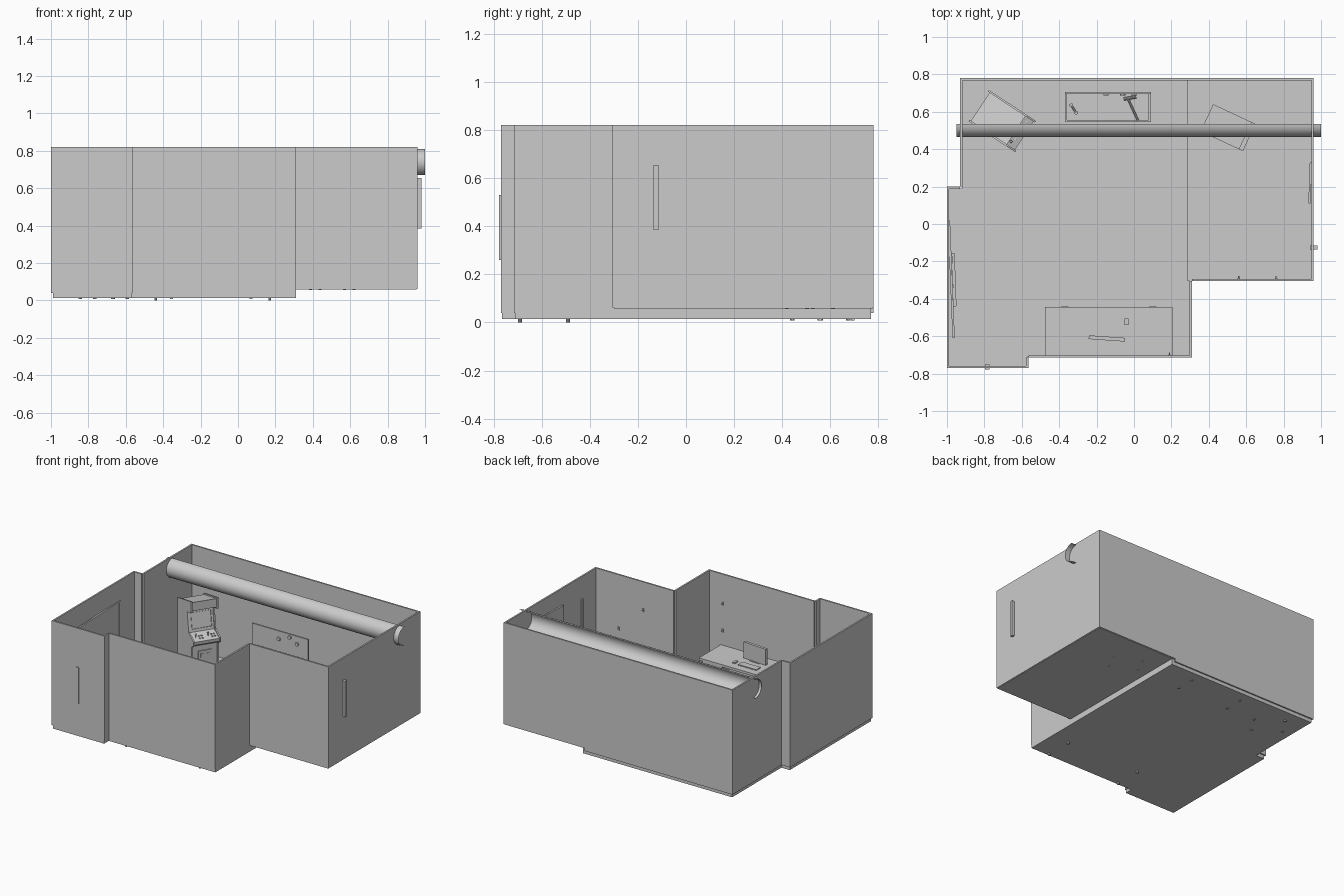
import bpy, bmesh, math
from mathutils import Matrix, Vector

if "Cube" in bpy.data.objects:
    bpy.data.objects.remove(bpy.data.objects["Cube"])

I = Matrix.Identity(4)


def finish(name, bm, m=I):
    bmesh.ops.recalc_face_normals(bm, faces=bm.faces)
    me = bpy.data.meshes.new(name)
    bm.to_mesh(me)
    bm.free()
    ob = bpy.data.objects.new(name, me)
    bpy.context.collection.objects.link(ob)
    ob.matrix_world = m
    return ob


def box(name, x, y, z, m=I):
    bm = bmesh.new()
    size = Vector((x[1] - x[0], y[1] - y[0], z[1] - z[0]))
    mid = Vector((x[0] + x[1], y[0] + y[1], z[0] + z[1])) / 2
    bmesh.ops.create_cube(bm, size=1, matrix=Matrix.Translation(mid) @ Matrix.Diagonal((*size, 1)))
    return finish(name, bm, m)


def prism(name, pts, vec, m=I):
    """Extrude a planar outline along vec."""
    bm = bmesh.new()
    f = bm.faces.new([bm.verts.new(p) for p in pts])
    g = bmesh.ops.extrude_face_region(bm, geom=[f])
    bmesh.ops.translate(bm, vec=vec, verts=[v for v in g['geom'] if isinstance(v, bmesh.types.BMVert)])
    return finish(name, bm, m)


def rod(name, p, q, r, m=I, n=10):
    p, q = Vector(p), Vector(q)
    bm = bmesh.new()
    rot = (q - p).to_track_quat('Z', 'Y').to_matrix().to_4x4()
    bmesh.ops.create_cone(bm, cap_ends=True, segments=n, radius1=r, radius2=r, depth=(q - p).length,
                          matrix=Matrix.Translation((p + q) / 2) @ rot)
    return finish(name, bm, m)


def place(x, y, z, deg):
    return Matrix.Translation((x, y, z)) @ Matrix.Rotation(math.radians(deg), 4, 'Z')


def framed(name, length, height, m):
    """Upright panel in the local xz plane with a raised border."""
    h, b = length / 2, 0.012
    box(name + "_panel", (-h, h), (-0.003, 0.003), (0, height), m)
    for i, (x, z) in enumerate((((-h, h), (0, b)), ((-h, h), (height - b, height)),
                                ((-h, -h + b), (0, height)), ((h - b, h), (0, height)))):
        box(f"{name}_border_{i}", x, (-0.006, 0.006), z, m)


# Room walls: one box per outline edge, right part sits on the raised floor
T, TOP = 0.012, 0.82
outline = [(-0.93, 0.78), (0.29, 0.78), (0.96, 0.78), (0.96, -0.305), (0.31, -0.305), (0.31, -0.715),
           (-0.565, -0.715), (-0.565, -0.77), (-1.0, -0.77), (-1.0, 0.2), (-0.93, 0.2)]
for i, (x0, y0) in enumerate(outline):
    x1, y1 = outline[(i + 1) % len(outline)]
    base = 0.062 if i in (1, 2, 3) else 0.04
    dx, dy = x1 - x0, y1 - y0
    ln = math.hypot(dx, dy)
    nx, ny = dy / ln * T, -dx / ln * T          # inward offset (outline is clockwise)
    xs, ys = sorted((x0, x1)), sorted((y0, y1))
    if abs(dy) < 1e-6:
        ys = sorted((y0, y0 + ny))
    else:
        xs = sorted((x0, x0 + nx))
    box(f"wall_{i}", xs, ys, (base, TOP))

# Floors and the step between them
low = [(-0.92, 0.77), (0.31, 0.77), (0.31, -0.71), (-0.57, -0.71), (-0.57, -0.765),
       (-0.99, -0.765), (-0.99, 0.19), (-0.92, 0.19)]
prism("lower_floor", [(x, y, 0.014) for x, y in low], (0, 0, 0.028))
box("raised_floor", (0.29, 0.955), (-0.3, 0.775), (0.058, 0.072))
box("floor_step", (0.285, 0.31), (-0.305, 0.77), (0.014, 0.07))

# Half-round overhead duct, open towards the back
bm = bmesh.new()
rows = []
for i in range(25):
    a = math.pi * i / 24
    y, z = 0.535 - 0.07 * math.sin(a), 0.74 + 0.07 * math.cos(a)
    rows.append([bm.verts.new((x, y, z)) for x in (-0.95, 1.0)])
for a, b in zip(rows, rows[1:]):
    f = bm.faces.new((a[0], a[1], b[1], b[0]))
    f.smooth = True
finish("overhead_duct", bm)

# Wall lights passing through the walls
box("light_bar_right", (0.94, 0.98), (-0.135, -0.115), (0.385, 0.655))
box("light_bar_front", (-0.797, -0.773), (-0.777, -0.75), (0.26, 0.53))

# Wall pieces: left board with tray, right picture, hooks
framed("left_board", 0.63, 0.37, place(-0.977, -0.295, 0.30, 92.3))
box("board_tray", (-0.143, 0.143), (-0.008, 0.008), (0, 0.02), place(-0.962, -0.297, 0.28, 92))
framed("right_picture", 0.22, 0.3, place(0.942, 0.22, 0.4, 88))
for i, (x, y, z) in enumerate(((0.56, -0.29, 0.61), (0.76, -0.29, 0.42), (0.19, -0.7, 0.4), (0.19, -0.7, 0.6))):
    box(f"hook_plate_{i}", (x - 0.006, x + 0.006), (y - 0.004, y + 0.002), (z - 0.012, z + 0.012))
    rod(f"hook_{i}", (x, y, z), (x, y + 0.012, z), 0.003)

# Desk with drawers, screen, keyboard and mouse
box("desk_top", (-0.475, 0.205), (-0.705, -0.445), (0.272, 0.29))
for x in (-0.44, 0.17):
    for y in (-0.69, -0.49):
        rod("desk_leg", (x, y, 0), (x, y, 0.275), 0.008)
for x in (-0.37, 0.1):
    box("desk_drawer", (x - 0.08, x + 0.08), (-0.68, -0.452), (0.215, 0.272))
    box("drawer_pull", (x - 0.02, x + 0.02), (-0.452, -0.44), (0.24, 0.25))
scr = place(-0.145, -0.612, 0.29, -4)
box("screen", (-0.097, 0.097), (-0.01, 0.01), (0.005, 0.125), scr)
box("screen_foot", (-0.04, 0.04), (-0.014, 0.014), (0, 0.006), scr)
box("keyboard", (-0.23, -0.08), (-0.55, -0.5), (0.29, 0.297))
box("mouse", (-0.05, -0.03), (-0.54, -0.505), (0.29, 0.299))

# Thin folded screen in front of the desk
for i, (x, y) in enumerate(((-0.5, -0.235), (-0.11, -0.25))):
    bm = bmesh.new()
    bm.faces.new([bm.verts.new(p) for p in ((-0.27, -0.43, 0.042), (x, y, 0.042),
                                            (x, y, 0.2), (-0.27, -0.43, 0.2))])
    finish(f"folding_screen_{i}", bm)

# Workbench with rim, framed tool board and tools
box("bench_top", (-0.37, 0.09), (0.545, 0.705), (0.23, 0.245))
for y in ((0.545, 0.555), (0.695, 0.705)):
    box("bench_rim", (-0.37, 0.09), y, (0.245, 0.255))
for x in ((-0.37, -0.358), (0.078, 0.09)):
    box("bench_rim_side", x, (0.545, 0.705), (0.245, 0.255))
for x in (-0.355, 0.07):
    for y in (0.557, 0.693):
        box("bench_leg", (x - 0.008, x + 0.008), (y - 0.008, y + 0.008), (0.008, 0.23))
framed("tool_board", 0.46, 0.165, place(-0.14, 0.7, 0.245, 0))
for i, (x, z) in enumerate(((-0.15, 0.35), (-0.06, 0.385), (0.0, 0.35))):
    rod(f"hung_tool_{i}", (x, 0.698, z), (x, 0.688, z), 0.014, n=8)
rod("hammer_handle", (0.022, 0.552, 0.256), (-0.035, 0.675, 0.256), 0.006)
rod("hammer_head", (-0.055, 0.668, 0.256), (0.012, 0.68, 0.256), 0.009)
rod("wrench_handle", (-0.335, 0.635, 0.252), (-0.31, 0.595, 0.252), 0.006)
for p in ((-0.335, 0.635), (-0.31, 0.595)):
    rod("wrench_end", (*p, 0.246), (*p, 0.257), 0.011, n=6)

# Chair on the raised floor
ch = place(0.503, 0.515, 0, -25)
box("chair_seat", (-0.125, 0.125), (-0.08, 0.08), (0.22, 0.245), ch)
box("chair_back", (0.1, 0.125), (-0.08, 0.08), (0.245, 0.42), ch)
for x in (-0.1, 0.1):
    for y in (-0.06, 0.06):
        rod("chair_leg", (x, y, 0.055), (x, y, 0.22), 0.008, ch)

# Arcade cabinet: side panels from one profile, inset body between them
ac = place(-0.705, 0.55, 0, -33.4)
prof = [(-0.15, 0.042), (0.11, 0.042), (0.11, 0.26), (0.15, 0.285), (0.15, 0.315), (0.06, 0.345),
        (0.03, 0.49), (0.1, 0.51), (0.1, 0.595), (-0.15, 0.52)]
body = [(-0.14, 0.042), (0.1, 0.042), (0.1, 0.26), (0.14, 0.285), (0.142, 0.308), (0.045, 0.338),
        (0.015, 0.495), (0.09, 0.518), (0.09, 0.582), (-0.14, 0.513)]
for y in (-0.1, 0.09):
    prism("cabinet_side", [(x, y, z) for x, z in prof], (0, 0.01, 0), ac)
prism("cabinet_body", [(x, -0.09, z) for x, z in body], (0, 0.18, 0), ac)
# Bezel strips and domed tube on the sloping front
tilt = ac @ Matrix.Translation((0.031, 0, 0.417)) @ Matrix.Rotation(math.atan2(-0.03, 0.157), 4, 'Y')
for z in (-0.07, 0.06):
    box("bezel_rail", (-0.004, 0.007), (-0.088, 0.088), (z, z + 0.012), tilt)
for y in (-0.088, 0.073):
    box("bezel_post", (-0.004, 0.007), (y, y + 0.015), (-0.07, 0.07), tilt)
box("game_screen", (-0.004, 0.003), (-0.07, 0.07), (-0.056, 0.058), tilt)
# Two sets of controls on the sloping panel
for side in (-0.045, 0.045):
    rod("stick", (0.1, side - 0.02, 0.315), (0.1, side - 0.02, 0.343), 0.003, ac)
    bm = bmesh.new()
    bmesh.ops.create_uvsphere(bm, u_segments=10, v_segments=6, radius=0.007,
                              matrix=Matrix.Translation((0.1, side - 0.02, 0.345)))
    finish("stick_ball", bm, ac)
    for i in range(4):
        x, y = 0.09 + 0.022 * (i % 2), side + 0.005 + 0.02 * (i // 2)
        zs = 0.308 + (0.142 - x) * 0.31
        rod("button", (x, y, zs - 0.003), (x, y, zs + 0.006), 0.006, ac)
# Coin door with slots, feet
box("coin_door", (0.1, 0.108), (-0.05, 0.05), (0.1, 0.22), ac)
for y in (-0.022, 0.022):
    box("coin_slot", (0.108, 0.113), (y - 0.01, y + 0.01), (0.17, 0.2), ac)
for x in (-0.12, 0.09):
    for y in (-0.07, 0.07):
        rod("cabinet_foot", (x, y, 0.008), (x, y, 0.045), 0.01, ac)
